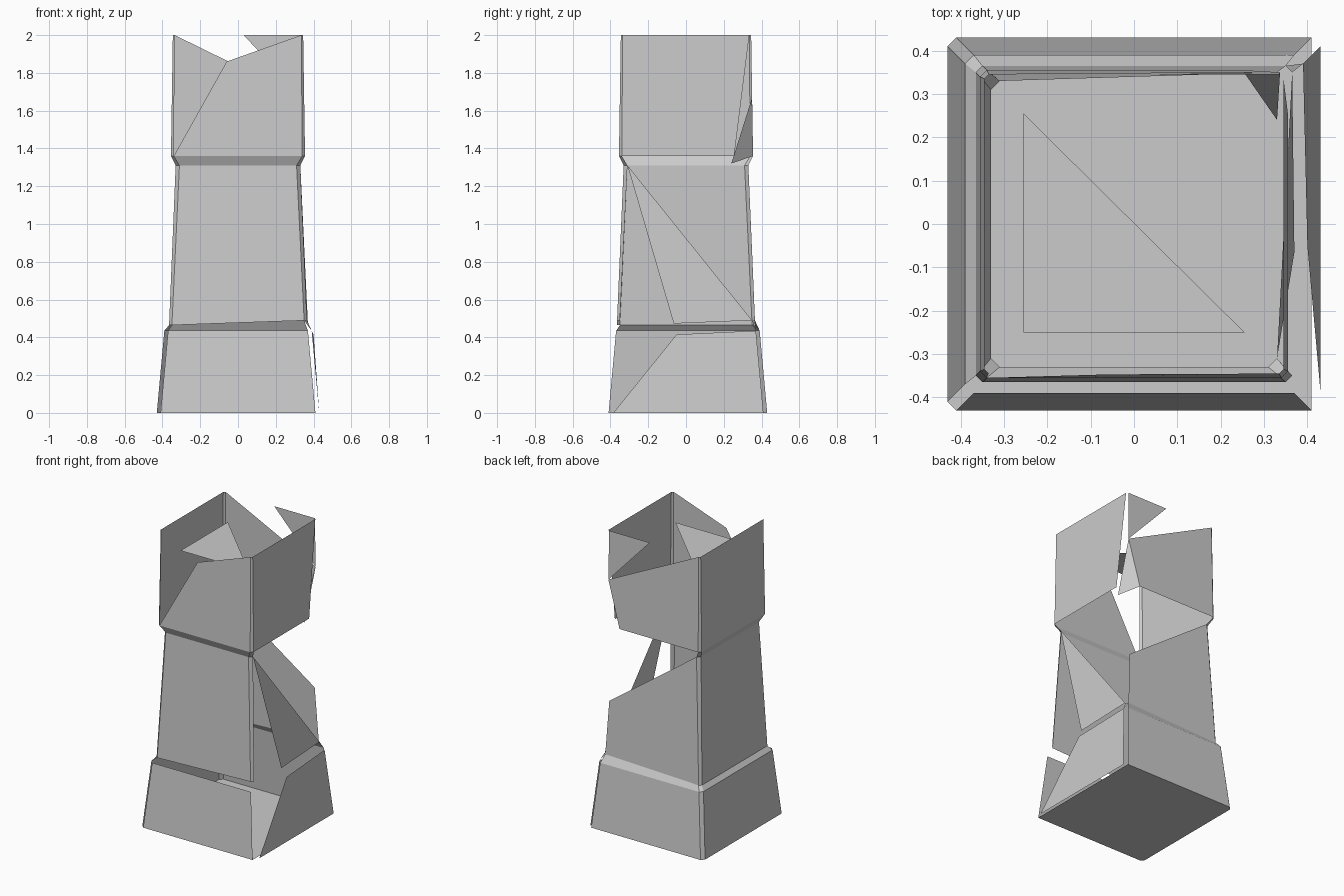
import bpy, bmesh

if "Cube" in bpy.data.objects:
    bpy.data.objects.remove(bpy.data.objects["Cube"])

# Horizontal outlines: height, side distance, half width of each flat side
# (the difference between the last two makes the narrow corner chamfers)
LEVELS = [(0.0, 0.43, 0.41), (0.435, 0.39, 0.37), (0.477, 0.365, 0.35),
          (1.31, 0.33, 0.31), (1.36, 0.355, 0.34), (2.0, 0.345, 0.335)]
FRONT, RIGHT, BACK, LEFT = range(4)


def turn(p, side):
    x, y, z = p
    for _ in range(side):
        x, y = -y, x
    return (x, y, z)


def ring_pt(level, side, end):
    z, n, t = LEVELS[level]
    x, y, z = turn((end * t, -n, z), side)
    if level == 2:              # the foot of the shaft is slightly tilted
        z += 0.035 * x
    return (x, y, z)


def make(name, faces):
    bm = bmesh.new()
    for f in faces:
        bm.faces.new([bm.verts.new(p) for p in f])
    bmesh.ops.remove_doubles(bm, verts=bm.verts[:], dist=0.0005)
    me = bpy.data.meshes.new(name)
    bm.to_mesh(me)
    bm.free()
    ob = bpy.data.objects.new(name, me)
    bpy.context.collection.objects.link(ob)


def panel(level, side):
    """Whole flat side between a level and the next one."""
    return [ring_pt(level, side, -1), ring_pt(level, side, 1),
            ring_pt(level + 1, side, 1), ring_pt(level + 1, side, -1)]


def chamfer(level, side):
    """Narrow corner strip between a side and the following side."""
    nxt = (side + 1) % 4
    return [ring_pt(level, side, 1), ring_pt(level, nxt, -1),
            ring_pt(level + 1, nxt, -1), ring_pt(level + 1, side, 1)]


def corner(level, side, end):
    return ring_pt(level, side, end)


# Floor
make("floor", [[(-0.41, 0.43, 0), (0.41, 0.43, 0), (0.41, -0.43, 0),
                (-0.41, -0.43, 0), (-0.43, -0.41, 0), (-0.43, 0.41, 0)]])

# Flared base, right side broken along a diagonal
make("base", [panel(0, s) for s in (FRONT, BACK, LEFT)] + [
    chamfer(0, BACK),
    [(0.43, -0.385, 0), corner(0, RIGHT, 1), corner(1, RIGHT, 1), (0.40, -0.05, 0.415)]])

# Sloping ledge above the base, lost at the front and right
make("base_ledge", [panel(1, BACK), panel(1, LEFT), chamfer(1, BACK),
     [corner(2, RIGHT, 1), corner(2, BACK, -1), corner(1, RIGHT, 1)]])

# Shaft, with a slanted back wall and one shard left on the right
make("shaft", [panel(2, FRONT), panel(2, LEFT)]
     + [chamfer(2, s) for s in (FRONT, BACK, LEFT)] + [
    [corner(2, BACK, -1), corner(2, BACK, 1), corner(3, BACK, 1), (0.33, 0.35, 0.85)],
    [corner(3, RIGHT, -1), (0.37, -0.065, 0.473), corner(2, RIGHT, 1)]])

# Outward band under the upper storey
make("upper_band", [panel(3, FRONT), panel(3, LEFT)]
     + [chamfer(3, s) for s in (FRONT, BACK, LEFT)])

# Upper storey, broken along the rim
shard_top = (0.337, 0.35, 1.67)
shard_back = (0.25, 0.355, 1.36)
make("upper_wall", [panel(4, LEFT)]
     + [chamfer(4, s) for s in (FRONT, BACK, LEFT)] + [
    [corner(4, FRONT, -1), corner(4, FRONT, 1), corner(5, FRONT, 1), (-0.06, -0.347, 1.86)],
    [corner(4, RIGHT, -1), (0.355, 0.255, 1.36), corner(5, RIGHT, 1), corner(5, RIGHT, -1)],
    [shard_back, corner(4, BACK, 1), corner(5, BACK, 1), shard_top],
    [shard_top, corner(5, BACK, -1), (0.03, 0.345, 2.0)],
    [shard_top, shard_back, (0.33, 0.24, 1.32)]])

# Remaining half of the roof deck
make("roof_deck", [[(-0.255, 0.255, 1.85), (-0.255, -0.25, 1.85), (0.255, -0.25, 1.85)]])
